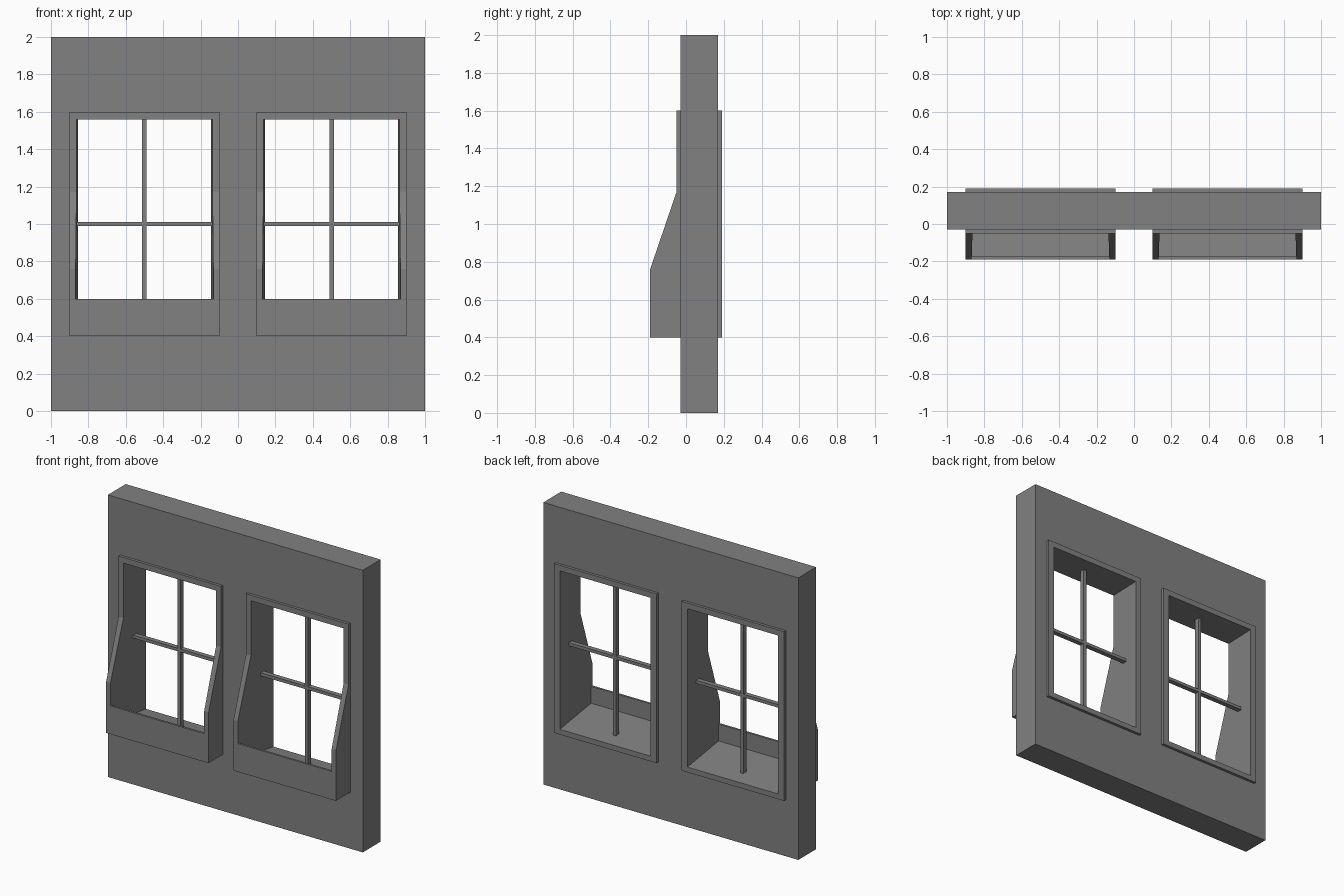
import bpy, bmesh

if "Cube" in bpy.data.objects:
    bpy.data.objects.remove(bpy.data.objects["Cube"])

# Dark grey paint for every part
grey = bpy.data.materials.new("dark_grey")
grey.diffuse_color = (0.22, 0.22, 0.22, 1)
grey.use_nodes = True
grey.node_tree.nodes["Principled BSDF"].inputs["Base Color"].default_value = grey.diffuse_color


def mesh_object(name, bm):
    bmesh.ops.recalc_face_normals(bm, faces=bm.faces)
    mesh = bpy.data.meshes.new(name)
    bm.to_mesh(mesh)
    bm.free()
    mesh.materials.append(grey)
    ob = bpy.data.objects.new(name, mesh)
    bpy.context.collection.objects.link(ob)
    return ob


def prism(name, profile, x0, x1, inset=lambda y: 0.0):
    """Extrude a (y, z) profile along x; inset narrows both ends depending on y."""
    bm = bmesh.new()
    a = [bm.verts.new((x0 + inset(y), y, z)) for y, z in profile]
    b = [bm.verts.new((x1 - inset(y), y, z)) for y, z in profile]
    bm.faces.new(a)
    bm.faces.new(b[::-1])
    n = len(profile)
    for i in range(n):
        j = (i + 1) % n
        bm.faces.new((a[i], b[i], b[j], a[j]))
    return mesh_object(name, bm)


def box(name, x0, x1, y0, y1, z0, z1):
    return prism(name, [(y0, z0), (y1, z0), (y1, z1), (y0, z1)], x0, x1)


def cut(ob, cutter):
    mod = ob.modifiers.new("cut", 'BOOLEAN')
    mod.operation, mod.solver, mod.object = 'DIFFERENCE', 'EXACT', cutter
    bpy.context.view_layer.objects.active = ob
    bpy.ops.object.modifier_apply(modifier=mod.name)
    bpy.data.objects.remove(cutter)


# Side outline of the window box and of the space inside it
OUTER = [(-0.19, 0.40), (0.19, 0.40), (0.19, 1.60), (-0.05, 1.60),
         (-0.05, 1.17), (-0.19, 0.76)]
INNER = [(-0.175, 0.48), (0.25, 0.43), (0.25, 1.56), (-0.25, 1.56),
         (-0.25, 0.60), (-0.175, 0.60)]

# Wall slab
wall = box("wall", -1, 1, -0.03, 0.17, 0, 2)

for side, cx in (("left", -0.5), ("right", 0.5)):
    # Wall opening
    cut(wall, box("opening", cx - 0.4, cx + 0.4, -0.3, 0.3, 0.4, 1.6))
    # Window box with sloped cheeks, sill and front panel
    frame = prism(side + "_window_frame", OUTER, cx - 0.402, cx + 0.402)
    cut(frame, prism("hollow", INNER, cx - 0.37, cx + 0.37,
                     lambda y: 0.016 * (y + 0.25) / 0.5))
    # Glazing bars
    box(side + "_vertical_bar", cx - 0.012, cx + 0.012, 0.053, 0.087, 0.445, 1.57)
    box(side + "_horizontal_bar", cx - 0.362, cx + 0.362, 0.053, 0.087, 0.99, 1.012)
